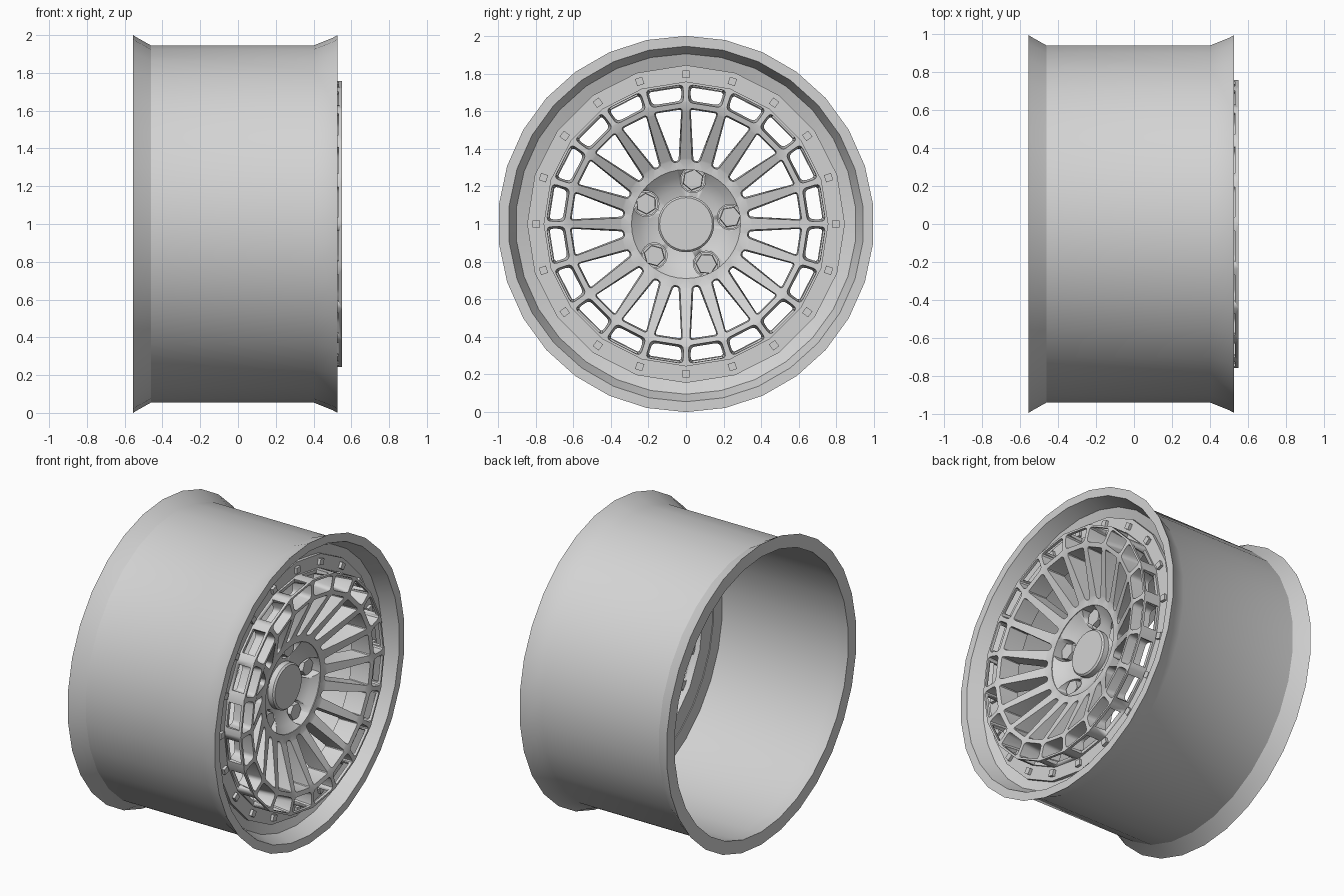
import bpy, bmesh
from math import sin, cos, pi, radians
from mathutils import Matrix, Vector

if "Cube" in bpy.data.objects:
    bpy.data.objects.remove(bpy.data.objects["Cube"])

metal = bpy.data.materials.new("light grey metal")
metal.use_nodes = True
metal.diffuse_color = (0.65, 0.65, 0.65, 1)
metal.node_tree.nodes["Principled BSDF"].inputs["Base Color"].default_value = (0.65, 0.65, 0.65, 1)

SPOKES = 20
STEP = 2 * pi / SPOKES


def polar(x, r, a):
    """Point at radius r around the axle; angle 0 is straight up."""
    return Vector((x, r * sin(a), 1 + r * cos(a)))


def finish(name, bm, angle=30):
    bmesh.ops.recalc_face_normals(bm, faces=bm.faces)
    mesh = bpy.data.meshes.new(name)
    bm.to_mesh(mesh)
    bm.free()
    mesh.materials.append(metal)
    ob = bpy.data.objects.new(name, mesh)
    bpy.context.collection.objects.link(ob)
    bpy.ops.object.select_all(action="DESELECT")
    ob.select_set(True)
    bpy.context.view_layer.objects.active = ob
    bpy.ops.object.shade_smooth_by_angle(angle=radians(angle))
    return ob


def carve(target, name, bm):
    """Subtract the shapes in bm from the target."""
    cutter = finish(name, bm)
    cutter.hide_render = cutter.hide_viewport = True
    cut = target.modifiers.new(name, "BOOLEAN")
    cut.operation = "DIFFERENCE"
    cut.solver = "EXACT"
    cut.object = cutter


def lathe(name, profile, sides, closed=True, angle=30):
    """Revolve (x, radius) points around the axle."""
    bm = bmesh.new()
    rings = [[bm.verts.new(polar(x, r, 2 * pi * i / sides)) for i in range(sides)]
             for x, r in profile]
    pairs = list(zip(rings, rings[1:]))
    if closed:
        pairs.append((rings[-1], rings[0]))
    else:
        bm.faces.new(rings[0])
        bm.faces.new(rings[-1])
    for a, b in pairs:
        for i in range(sides):
            j = (i + 1) % sides
            bm.faces.new((a[i], a[j], b[j], b[i]))
    return finish(name, bm, angle)


def prism(bm, x0, x1, r, a, radius, sides, turn=0.0, top=1.0):
    """Add a small prism along the axle direction at polar position (r, a)."""
    c = polar((x0 + x1) / 2, r, a)
    m = Matrix.Translation(c) @ Matrix.Rotation(-a, 4, "X") @ Matrix.Rotation(pi / 2, 4, "Y") \
        @ Matrix.Rotation(turn, 4, "Z")
    bmesh.ops.create_cone(bm, cap_ends=True, segments=sides, radius1=radius,
                          radius2=radius * top, depth=x1 - x0, matrix=m)


# Barrel with both flared lips and the stepped front seat
lathe("rim_barrel", [
    (-0.555, 0.915), (-0.555, 1.0), (-0.54, 0.99), (-0.46, 0.945), (0.40, 0.945),
    (0.50, 0.985), (0.527, 1.0), (0.527, 0.945), (0.43, 0.905), (0.405, 0.835),
    (0.38, 0.835), (0.38, 0.928), (-0.46, 0.928)], 30, angle=24)

# Bolted clamp ring
lathe("clamp_ring", [(0.385, 0.73), (0.385, 0.845), (0.428, 0.845), (0.428, 0.73)], SPOKES)

bm = bmesh.new()
for i in range(SPOKES):
    prism(bm, 0.41, 0.447, 0.797, i * STEP, 0.028, 4, pi / 4)
finish("ring_bolts", bm)


# Spoke face: a dished plate with rounded, drafted openings
def face_x(r, front):
    outer, inner = (0.55, 0.405) if front else (0.42, 0.27)
    t = min(max((r - 0.33) / (0.63 - 0.33), 0), 1)
    return inner + (outer - inner) * t


def opening(r0, r1, w0, w1, corner, shrink):
    """Rounded trapezoid outline as (radial, tangential) points."""
    w0, w1 = w0 - shrink, w1 - shrink
    r0, r1 = r0 + shrink, r1 - shrink
    box = [Vector((r0, -w0)), Vector((r1, -w1)), Vector((r1, w1)), Vector((r0, w0))]
    points = []
    for k, p in enumerate(box):
        a, b = box[k - 1] - p, box[(k + 1) % 4] - p
        size = min(corner, w0 * 0.9)
        start, end = p + a.normalized() * size, p + b.normalized() * size
        for t in (0, 0.33, 0.67, 1):
            points.append(start * (1 - t) ** 2 + p * 2 * t * (1 - t) + end * t * t)
    return points


def outline_loops(front):
    drift = 0 if front else 0.011
    loops = [[(0.757 * sin(i * STEP), 0.757 * cos(i * STEP)) for i in range(SPOKES)],
             [(0.29 * sin(i * STEP / 2), 0.29 * cos(i * STEP / 2)) for i in range(2 * SPOKES)]]
    for i in range(SPOKES):
        a = (i + 0.5) * STEP
        for shape in (opening(0.332, 0.612, 0.02, 0.077, 0.022, drift * 0.6),
                      opening(0.64, 0.735, 0.088, 0.101, 0.024, drift)):
            loops.append([(p.x * sin(a) + p.y * cos(a), p.x * cos(a) - p.y * sin(a))
                          for p in shape])
    return loops


bm = bmesh.new()
sides = []
for front in (True, False):
    loops = [[bm.verts.new((0, y, z)) for y, z in pts] for pts in outline_loops(front)]
    edges = [bm.edges.new((l[i - 1], l[i])) for l in loops for i in range(len(l))]
    bmesh.ops.triangle_fill(bm, edges=edges, use_beauty=True, normal=(1, 0, 0))
    for v in (v for l in loops for v in l):
        v.co.x = face_x((v.co.y ** 2 + v.co.z ** 2) ** 0.5, front)
        v.co.z += 1
    sides.append(loops)
for f, b in zip(*sides):
    for i in range(len(f)):
        bm.faces.new((f[i - 1], f[i], b[i], b[i - 1]))
spoke_face = finish("spoke_face", bm, 35)

# Side windows through the outer edge, one between each pair of spokes
bm = bmesh.new()
for i in range(SPOKES):
    a = (i + 0.5) * STEP
    m = Matrix.Translation(polar(0.487, 0.745, a)) @ Matrix.Rotation(-a, 4, "X") \
        @ Matrix.Diagonal((0.091, 0.16, 0.09, 1))
    bmesh.ops.create_cube(bm, size=1, matrix=m)
carve(spoke_face, "side_window_cutter", bm)

# Bowl-shaped hub with pockets cut for the nuts
hub = lathe("hub", [(0.25, 0.12), (0.25, 0.30), (0.40, 0.31), (0.405, 0.295),
                    (0.365, 0.25), (0.33, 0.19), (0.32, 0.12)], 40)
NUTS = [radians(9 + 72 * i) for i in range(5)]
bm = bmesh.new()
for a in NUTS:
    prism(bm, 0.295, 0.5, 0.238, a, 0.068, 24)
carve(hub, "nut_pocket_cutter", bm)

# Hexagonal wheel nuts on round seats
bm = bmesh.new()
for a in NUTS:
    prism(bm, 0.285, 0.31, 0.238, a, 0.064, 20)
    prism(bm, 0.30, 0.35, 0.238, a, 0.058, 6, pi / 6, 0.94)
finish("wheel_nuts", bm)

# Centre cap with a slim bevelled edge
lathe("centre_cap", [(0.25, 0.15), (0.36, 0.15), (0.37, 0.14)], 32, closed=False)
